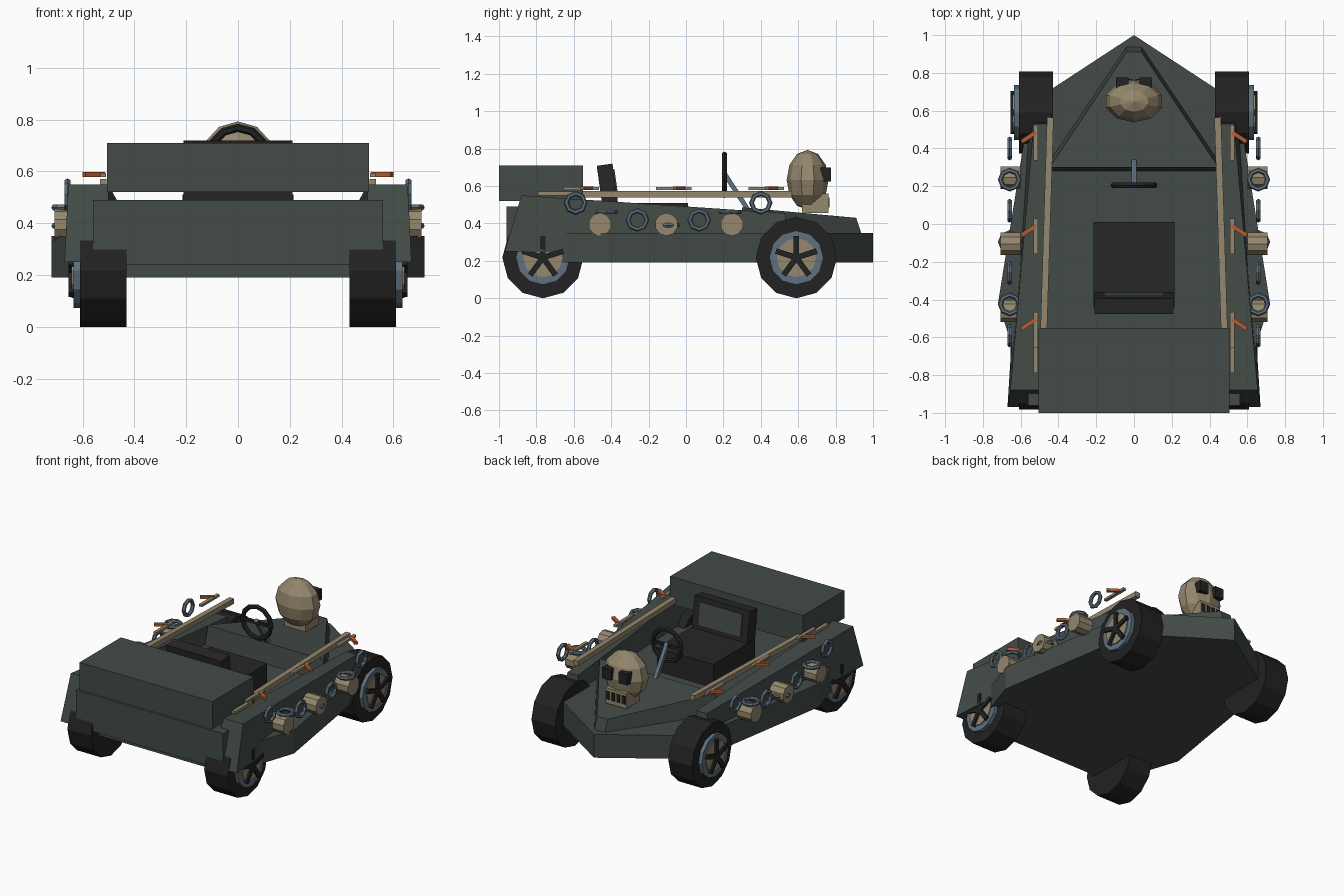
import bpy, bmesh, math
from mathutils import Vector, Matrix

if "Cube" in bpy.data.objects:
    bpy.data.objects.remove(bpy.data.objects["Cube"])


def mat(name, r, g, b):
    m = bpy.data.materials.new(name)
    m.diffuse_color = (r, g, b, 1)
    m.use_nodes = True
    m.node_tree.nodes["Principled BSDF"].inputs["Base Color"].default_value = m.diffuse_color
    return m


GREEN = mat("dark_green", 0.055, 0.070, 0.063)
BLACK = mat("rubber_black", 0.016, 0.016, 0.016)
SEAT = mat("seat_black", 0.020, 0.020, 0.021)
BONE = mat("bone_beige", 0.30, 0.245, 0.155)
STEEL = mat("steel_blue", 0.115, 0.165, 0.21)
ORANGE = mat("rust_orange", 0.46, 0.11, 0.03)


def finish(name, bm, material):
    bmesh.ops.recalc_face_normals(bm, faces=bm.faces)
    me = bpy.data.meshes.new(name)
    bm.to_mesh(me)
    bm.free()
    me.materials.append(material)
    ob = bpy.data.objects.new(name, me)
    bpy.context.collection.objects.link(ob)
    return ob


def loft(name, bottom, top, material):
    """Solid between two matching rings of points."""
    bm = bmesh.new()
    a = [bm.verts.new(p) for p in bottom]
    b = [bm.verts.new(p) for p in top]
    bm.faces.new(a[::-1])
    bm.faces.new(b)
    n = len(a)
    for i in range(n):
        bm.faces.new((a[i], a[(i + 1) % n], b[(i + 1) % n], b[i]))
    return finish(name, bm, material)


def box(name, x, y, z, material, rot=None):
    """Box from its limits on each axis, optionally turned about its centre."""
    c = Vector([(v[0] + v[1]) / 2 for v in (x, y, z)])
    size = [v[1] - v[0] for v in (x, y, z)]
    bm = bmesh.new()
    bmesh.ops.create_cube(bm, size=1, matrix=Matrix.Translation(c)
                          @ (rot or Matrix()) @ Matrix.Diagonal((*size, 1)))
    return finish(name, bm, material)


def beam(name, p, q, w, h, material):
    """Rectangular bar between two points."""
    p, q = Vector(p), Vector(q)
    d = q - p
    rot = d.to_track_quat('Y', 'Z').to_matrix().to_4x4()
    bm = bmesh.new()
    bmesh.ops.create_cube(bm, size=1, matrix=Matrix.Translation((p + q) / 2)
                          @ rot @ Matrix.Diagonal((w, d.length, h, 1)))
    return finish(name, bm, material)


def disc(name, x0, x1, y, z, r, n, material):
    """Cylinder along x."""
    ring = [(y + r * math.sin(math.tau * i / n), z - r * math.cos(math.tau * i / n))
            for i in range(n)]
    return loft(name, [(x0, *p) for p in ring], [(x1, *p) for p in ring], material)


def torus(name, loc, axis, R, r, n, m, material):
    bm = bmesh.new()
    rot = Vector(axis).to_track_quat('Z', 'Y').to_matrix()
    v = []
    for i in range(n):
        a = math.tau * i / n
        v.append([bm.verts.new(Vector(loc) + rot @ Vector((
            (R + r * math.cos(b)) * math.cos(a),
            (R + r * math.cos(b)) * math.sin(a), r * math.sin(b))))
            for b in (math.tau * j / m for j in range(m))])
    for i in range(n):
        for j in range(m):
            k, l = (i + 1) % n, (j + 1) % m
            bm.faces.new((v[i][j], v[k][j], v[k][l], v[i][l]))
    return finish(name, bm, material)


def mirrored(half):
    return half + [(-p[0], *p[1:]) for p in half[::-1] if p[0] != 0]


# lower hull with pointed nose
plan = mirrored([(0, 1.0), (0.55, 0.64), (0.72, -0.42), (0.56, -0.9)])
loft("lower_hull", [(*p, 0.19) for p in plan], [(*p, 0.35) for p in plan], GREEN)

# sloping nose deck
loft("nose_deck",
     mirrored([(0.04, 0.94, 0.34), (0.45, 0.33, 0.34), (0.45, 0.28, 0.34)]),
     mirrored([(0.04, 0.91, 0.43), (0.44, 0.31, 0.485), (0.44, 0.30, 0.485)]), GREEN)

# rear engine box and rear plate
box("rear_box", (-0.505, 0.505), (-1.0, -0.55), (0.52, 0.71), GREEN)
box("rear_plate", (-0.56, 0.56), (-0.96, -0.85), (0.24, 0.49), GREEN)

# seat
box("seat_cushion", (-0.215, 0.215), (-0.44, 0.01), (0.35, 0.51), SEAT)
tilt = Matrix.Rotation(math.radians(8), 4, 'X')
box("seat_back", (-0.21, 0.21), (-0.46, -0.375), (0.46, 0.715), SEAT, tilt)
box("seat_panel", (-0.16, 0.16), (-0.382, -0.372), (0.54, 0.69), GREEN, tilt)

# steering wheel and column
torus("steering_wheel", (0, 0.205, 0.66), (0, 1, 0), 0.108, 0.016, 12, 6, BLACK)
beam("steering_column", (0, 0.20, 0.675), (0, 0.34, 0.46), 0.025, 0.025, STEEL)
beam("steering_spoke", (-0.1, 0.205, 0.66), (0.1, 0.205, 0.66), 0.02, 0.02, BLACK)

# skull ornament
bm = bmesh.new()
bmesh.ops.create_uvsphere(bm, u_segments=10, v_segments=6, radius=1,
                          matrix=Matrix.Translation((0, 0.65, 0.633))
                          @ Matrix.Diagonal((0.155, 0.112, 0.16, 1)))
finish("skull", bm, BONE)
box("skull_jaw", (-0.08, 0.08), (0.62, 0.762), (0.455, 0.56), BONE)
for s in (-1, 1):
    box("skull_eye", (s * 0.062 - 0.033, s * 0.062 + 0.033), (0.72, 0.775), (0.625, 0.70), BLACK)
for i in range(4):
    x = -0.06 + 0.04 * i
    box("skull_tooth_gap", (x - 0.012, x + 0.012), (0.755, 0.768), (0.485, 0.54), BLACK)

for s in (-1, 1):
    # side wall running front to back
    rear = [(0.50, -0.97, 0.25), (0.67, -0.97, 0.25), (0.655, -0.88, 0.55), (0.50, -0.88, 0.55)]
    front = [(0.45, 0.55, 0.25), (0.575, 0.55, 0.25), (0.53, 0.53, 0.455), (0.45, 0.53, 0.455)]
    loft("side_wall", [(s * x, y, z) for x, y, z in rear],
         [(s * x, y, z) for x, y, z in front], GREEN)

    # rail with clamps
    beam("side_rail", (s * 0.443, 0.565, 0.555), (s * 0.485, -0.79, 0.555), 0.035, 0.035, BONE)
    box("rail_end", (s * 0.52 - 0.012, s * 0.52 + 0.012), (-0.79, -0.6), (0.55, 0.57), BONE)
    for y in (0.43, -0.065, -0.56):
        box("clamp_plate", (s * 0.52 - 0.011, s * 0.52 + 0.011), (y - 0.095, y + 0.095),
            (0.578, 0.594), BONE)
        beam("clamp_handle", (s * 0.52, y + 0.055, 0.588), (s * 0.595, y + 0.005, 0.588),
             0.022, 0.018, ORANGE)

    # hanging chain, links turned alternately
    for i in range(7):
        y = 0.40 - 0.165 * i
        z = 0.39 + 0.12 * (abs(i - 3) / 3) ** 1.3
        axis = (0, 0, 1) if i % 2 else (1, 0, 0)
        torus("chain_link", (s * 0.658, y, z), axis, 0.05, 0.013, 8, 6, STEEL)

    # round side ornaments
    for y in (0.245, -0.105, -0.46):
        disc("side_ornament", s * 0.60, s * 0.708, y, 0.395, 0.062, 10, BONE)

    # wheels
    for y in (0.59, -0.765):
        disc("tyre", s * 0.43, s * 0.61, y, 0.217, 0.217, 12, BLACK)
        disc("wheel_rim", s * 0.58, s * 0.635, y, 0.217, 0.145, 12, STEEL)
        disc("wheel_hub", s * 0.60, s * 0.642, y, 0.217, 0.105, 12, BONE)
        for k in range(5):
            a = math.tau * k / 5
            beam("wheel_spoke", (s * 0.64, y, 0.217),
                 (s * 0.64, y + 0.115 * math.sin(a), 0.217 + 0.115 * math.cos(a)),
                 0.03, 0.03, BLACK)
